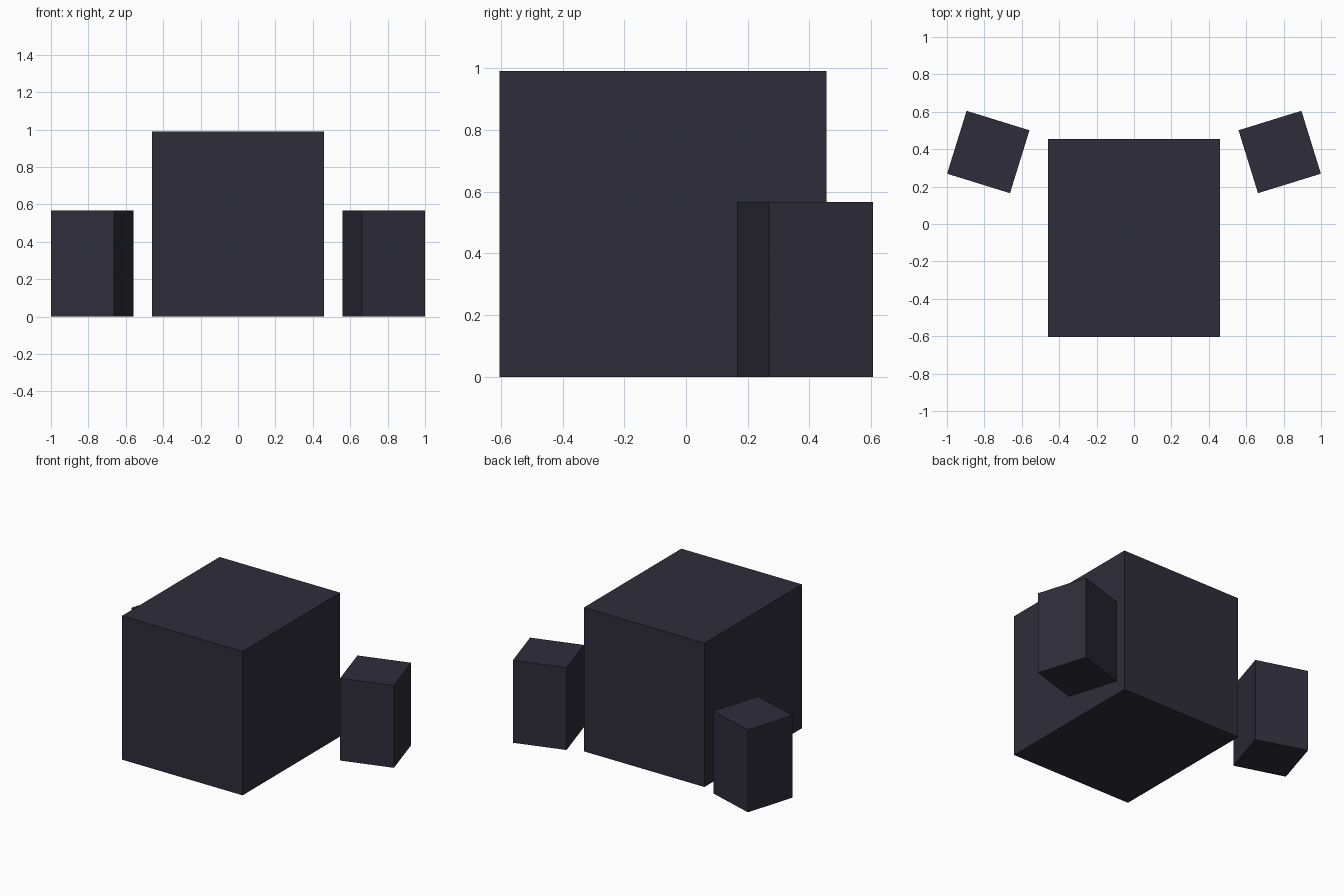
import bpy
import math

if "Cube" in bpy.data.objects:
    bpy.data.objects.remove(bpy.data.objects["Cube"])

# One dark slate colour for everything
slate = bpy.data.materials.new("dark_slate")
slate.diffuse_color = (0.028, 0.026, 0.042, 1.0)
slate.use_nodes = True
slate.node_tree.nodes["Principled BSDF"].inputs["Base Color"].default_value = slate.diffuse_color


def block(name, x, y, width, depth, height, turn=0.0):
    """Box standing on the ground, turned about z."""
    bpy.ops.mesh.primitive_cube_add(size=1, location=(x, y, height / 2),
                                    rotation=(0, 0, math.radians(turn)))
    obj = bpy.context.object
    obj.name = name
    obj.scale = (width, depth, height)
    obj.data.materials.append(slate)
    return obj


# Large central block
block("main_block", 0, -0.075, 0.918, 1.06, 0.99)

# Smaller side blocks, mirrored and turned outward
for side, label in ((-1, "left"), (1, "right")):
    block(f"{label}_side_block", side * 0.779, 0.385, 0.352, 0.352, 0.567, side * 17.2)
